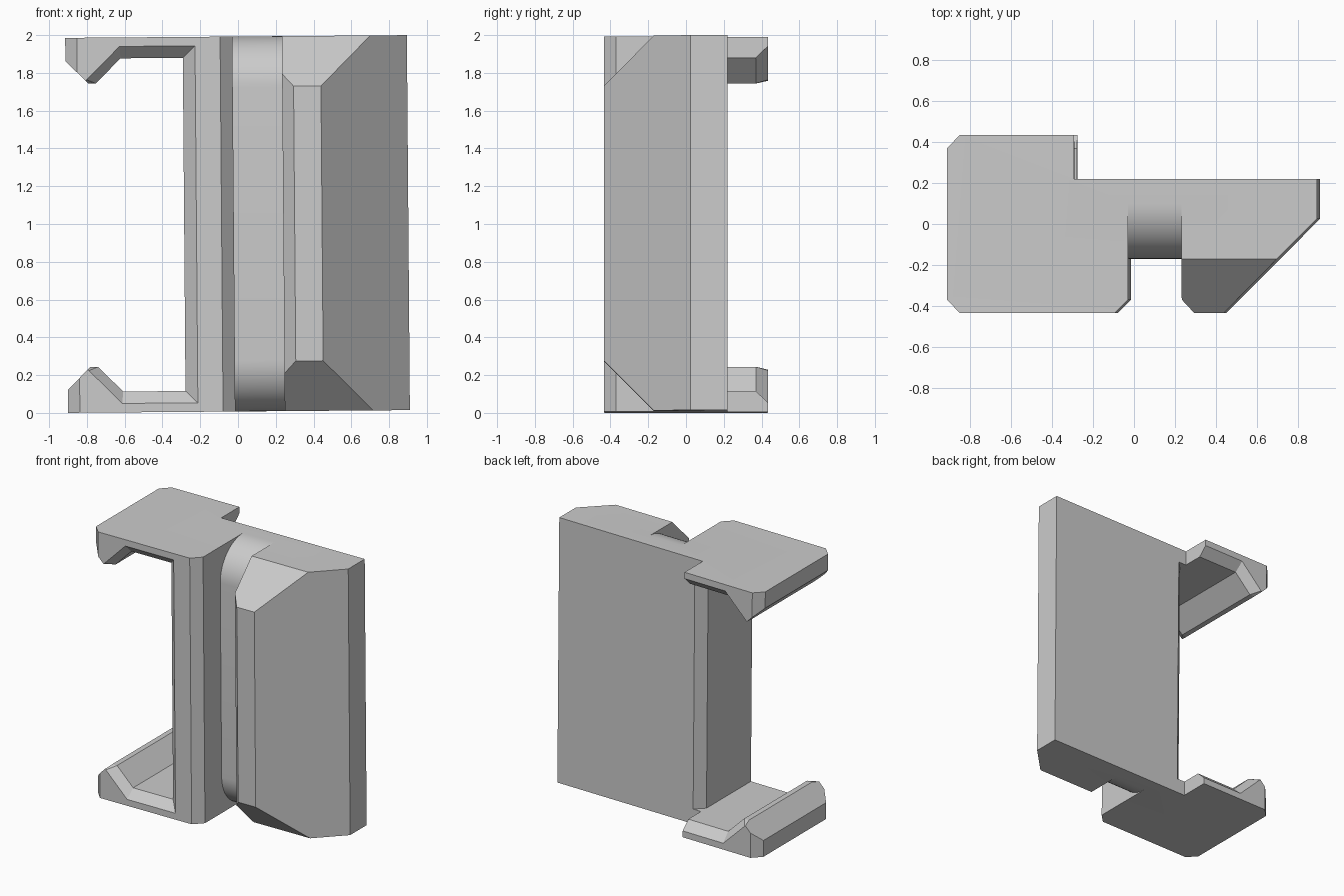
import bpy, bmesh, math

if "Cube" in bpy.data.objects:
    bpy.data.objects.remove(bpy.data.objects["Cube"])

H = 0.9925      # half height
C = 0.065       # edge chamfer
FRONT, BACK, REAR = -0.435, 0.22, 0.435
WALL = -0.285   # inner wall of the clip opening
EDGE = 0.902    # outer side of the block

grey = bpy.data.materials.new("plain_grey")
grey.use_nodes = True
colour = (0.6, 0.6, 0.6, 1)
grey.diffuse_color = colour
grey.node_tree.nodes["Principled BSDF"].inputs["Base Color"].default_value = colour


def loft(name, rings):
    """Solid through rings that share one point count."""
    bm = bmesh.new()
    loops = [[bm.verts.new(p) for p in ring] for ring in rings]
    for a, b in zip(loops, loops[1:]):
        for i in range(len(a)):
            j = (i + 1) % len(a)
            bm.faces.new((a[i], a[j], b[j], b[i]))
    bm.faces.new(loops[0])
    bm.faces.new(loops[-1])
    bmesh.ops.recalc_face_normals(bm, faces=bm.faces)
    mesh = bpy.data.meshes.new(name)
    bm.to_mesh(mesh)
    bm.free()
    mesh.materials.append(grey)
    ob = bpy.data.objects.new(name, mesh)
    bpy.context.collection.objects.link(ob)
    return ob


def mirrored(pts):
    """Continue an outline with its reflection in the second axis."""
    return pts + [(a, -b) for a, b in reversed(pts)]


# Body: plan outline raised to full height
plan = [(-0.907, FRONT + C), (-0.845, FRONT), (-0.087, FRONT), (-0.022, FRONT + C),
        (0.24, FRONT + C), (0.3, FRONT), (0.445, FRONT), (EDGE, 0.025), (EDGE, BACK),
        (WALL, BACK), (WALL, REAR), (-0.845, REAR), (-0.907, REAR - C)]
body = loft("clip_body", [[(x, y, z) for x, y in plan] for z in (-H, H)])

# Clip opening with hooked lips, flared at front and rear
narrow = mirrored([(-1.107, 1.07), (-0.787, 0.75), (-0.747, 0.75),
                   (-0.615, 0.882), (WALL, 0.882)])
wide = mirrored([(-1.107, 1.07), (-0.802, 0.765), (-0.795, 0.77),
                 (-0.62, 0.945), (WALL + C, 0.945)])
stations = [(FRONT - 0.01, wide), (FRONT, wide), (FRONT + C, narrow),
            (REAR - C, narrow), (REAR, wide), (REAR + 0.01, wide)]
cutters = [loft("opening_cutter", [[(x, y, z) for x, z in ring] for y, ring in stations])]

# Chamfer on the rear edge of the wall
wedge = [(WALL - 0.02, BACK - C - 0.02), (WALL + C + 0.01, BACK + 0.01), (WALL - 0.02, BACK + 0.01)]
cutters.append(loft("wall_edge_cutter",
                    [[(x, y, z) for x, y in wedge] for z in (-0.882, 0.882)]))

# Groove whose floor rounds back at both ends
R = 0.27
arc = [(0.1 - R * math.sin(t), H - R + R * math.cos(t))
       for t in (i * math.pi / 32 for i in range(17))]
floor = mirrored([(-0.6, 1.2), (0.1, 1.2)] + arc)
cutters.append(loft("groove_cutter", [[(x, y, z) for y, z in floor] for x in (-0.022, 0.24)]))

# Sloped ends of the block
for s in (-1, 1):
    slope = [(-0.07, H + 0.1), (-0.57, H - 0.4), (-0.57, H + 0.1)]
    cutters.append(loft("end_slope_cutter",
                        [[(x, y, s * z) for y, z in slope] for x in (0.1, 1.1)]))

for cutter in cutters:
    cutter.hide_render = True
    mod = body.modifiers.new(cutter.name, 'BOOLEAN')
    mod.object = cutter
    mod.operation = 'DIFFERENCE'
    mod.solver = 'EXACT'

# Apply the cuts and discard the cutters
bpy.context.view_layer.objects.active = body
body.select_set(True)
for mod in list(body.modifiers):
    bpy.ops.object.modifier_apply(modifier=mod.name)
for cutter in cutters:
    bpy.data.objects.remove(cutter)

# Stand the clip up with its slight lean
body.location.z = 1
body.rotation_euler.y = -0.008
bpy.ops.object.select_all(action='DESELECT')
body.select_set(True)
bpy.ops.object.shade_smooth_by_angle(angle=math.radians(15))
